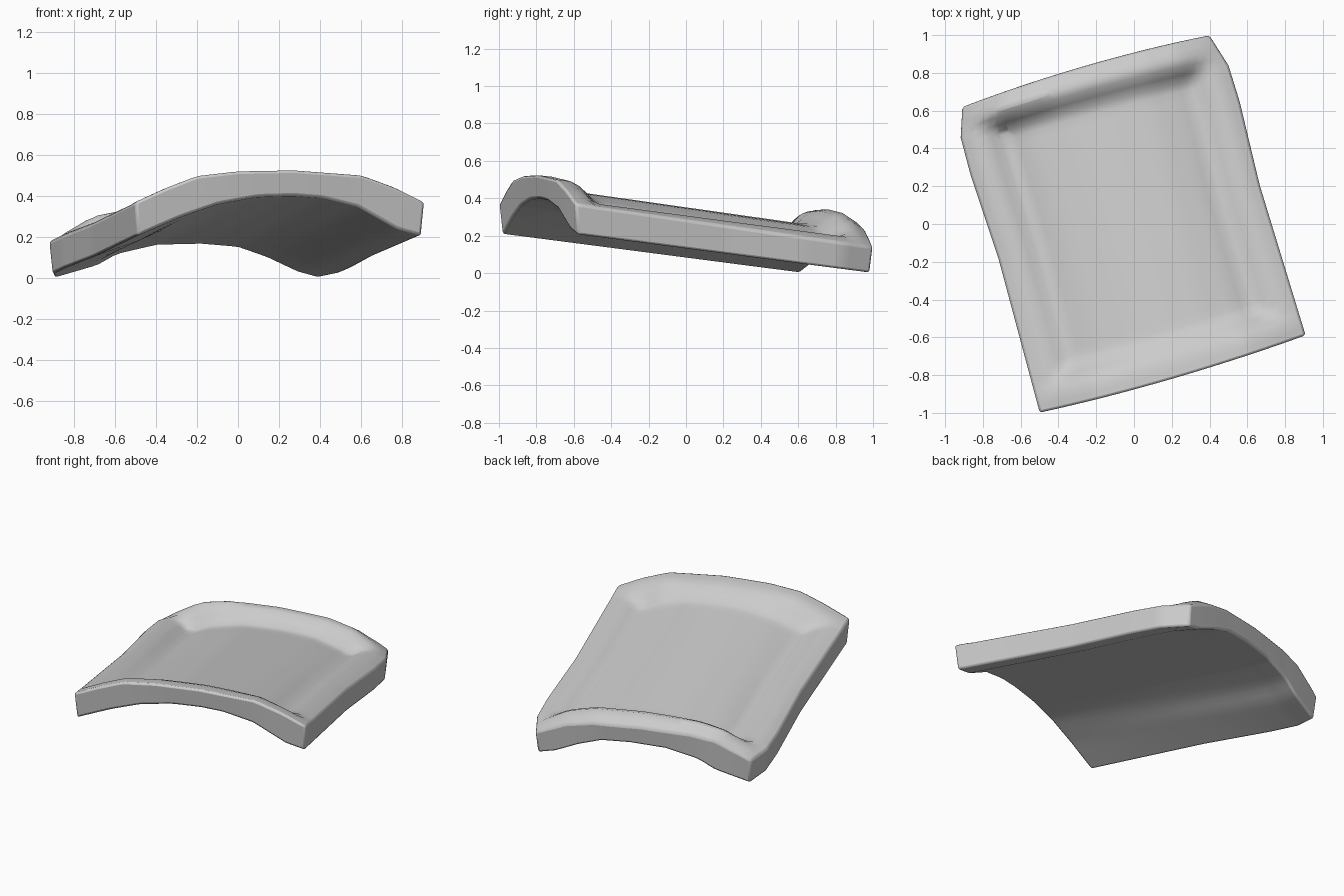
import bpy, bmesh, math

if "Cube" in bpy.data.objects:
    bpy.data.objects.remove(bpy.data.objects["Cube"])

NU, NV = 36, 40


def interp(table, x):
    """Piecewise linear lookup."""
    for (x0, y0), (x1, y1) in zip(table, table[1:]):
        if x <= x1:
            return y0 + (y1 - y0) * max(0, x - x0) / (x1 - x0)
    return table[-1][1]


def lerp(a, b, f):
    return a + (b - a) * f


# arch heights across the width (t from -1 to 1) at the front and back ends
FRONT_TOP = [(-1, .37), (-.78, .44), (-.57, .497), (-.29, .52), (.1, .525),
             (.57, .5), (.8, .44), (1, .37)]
FRONT_LOW = [(-1, .205), (-.7, .295), (-.43, .36), (-.15, .395), (.1, .4),
             (.3, .39), (.56, .345), (.84, .235), (1, .205)]
BACK_TOP = [(-1, .155), (-.92, .2), (-.8, .25), (-.68, .3), (-.45, .33),
            (0, .335), (.45, .315), (.7, .27), (.9, .19), (1, .14)]
BACK_LOW = [(-1, 0), (-.68, .06), (-.53, .115), (-.23, .16), (.1, .165),
            (.38, .15), (.6, .1), (.83, .03), (1, 0)]
SIDE_BOW = [(0, 0), (.5, .012), (.78, .048), (.9, .05), (1, 0)]
RIM = [(0, 1), (.1, 1), (.15, .65), (.21, .06), (.24, 0)]


def plan(t, s):
    """Turned, slightly tapered outline with soft bulges."""
    f = (t + 1) / 2
    x = lerp(lerp(-.5, .91, f), lerp(-.91, .40, f), s)
    y = lerp(lerp(-1, -.59, f), lerp(.62, 1, f), s)
    x += interp(SIDE_BOW, s) * t
    y += (1 - t * t) * lerp(-.025, .03, s)
    return x, y


def low(t, s):
    return lerp(interp(FRONT_LOW, t), interp(BACK_LOW, t), s)


def top(t, s):
    """Thin arched panel surrounded by a raised rim."""
    panel = low(t, s) + .065
    rim = lerp(interp(FRONT_TOP, t), interp(BACK_TOP, t), s)
    d_side = (1 - abs(t)) * .71
    d_end = min(s, 1 - s) * 1.67
    d_back = (1 - s) * 1.67
    rim -= .05 * max(0, 1 - d_back / .09) * (1 - t ** 4)
    side = interp(RIM, d_side) * lerp(1, .75, min(1, d_side / .12))
    w = max(side, interp(RIM, d_end))
    return panel + (rim - panel) * w


bm = bmesh.new()


def sheet(height, scale):
    rows = []
    for j in range(NV + 1):
        row = []
        for i in range(NU + 1):
            t, s = i / NU * 2 - 1, j / NV
            x, y = plan(t, s)
            row.append(bm.verts.new((x * scale, y * scale, height(t, s))))
        rows.append(row)
    return rows


def outline(g):
    return (g[0][:-1] + [r[-1] for r in g[:-1]] + g[-1][:0:-1]
            + [r[0] for r in g[:0:-1]])


# upper and lower skins
upper, lower = sheet(top, 1), sheet(low, .982)
for g, flip in ((upper, False), (lower, True)):
    for j in range(NV):
        for i in range(NU):
            q = [g[j][i], g[j][i + 1], g[j + 1][i + 1], g[j + 1][i]]
            bm.faces.new(q[::-1] if flip else q)

# outer edge wall
a, b = outline(upper), outline(lower)
for k in range(len(a)):
    n = (k + 1) % len(a)
    bm.faces.new((a[k], b[k], b[n], a[n]))
bmesh.ops.recalc_face_normals(bm, faces=bm.faces)

mesh = bpy.data.meshes.new("curved_panel")
bm.to_mesh(mesh)
bm.free()
panel = bpy.data.objects.new("curved_panel", mesh)
bpy.context.collection.objects.link(panel)
bpy.context.view_layer.objects.active = panel
panel.select_set(True)
bpy.ops.object.shade_smooth_by_angle(angle=math.radians(50))

# softened edges
bev = panel.modifiers.new("soft_edges", 'BEVEL')
bev.width = .014
bev.segments = 2
bev.limit_method = 'ANGLE'
bev.angle_limit = math.radians(50)
